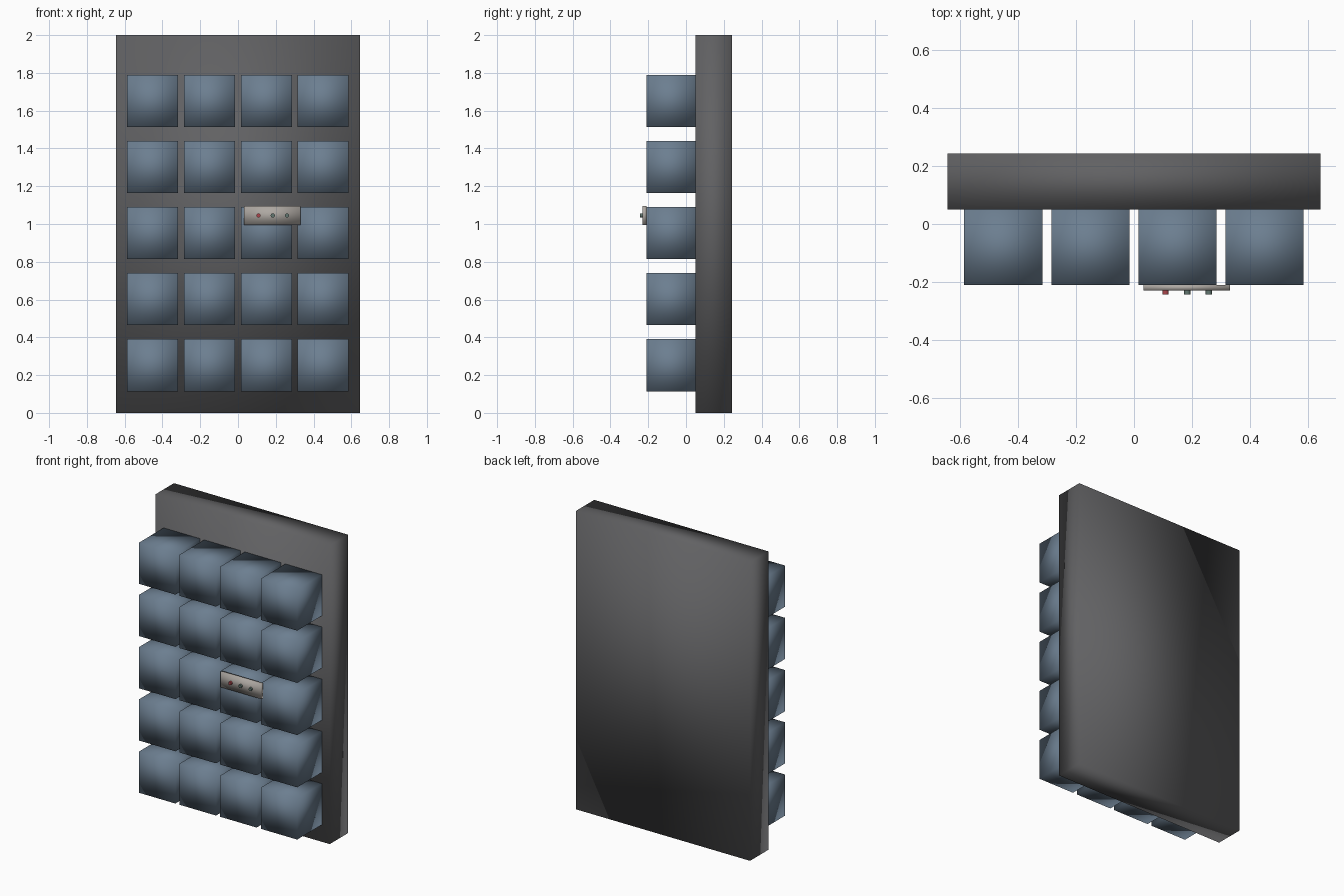
import bpy

if "Cube" in bpy.data.objects:
    bpy.data.objects.remove(bpy.data.objects["Cube"])


def material(name, rgb):
    m = bpy.data.materials.new(name)
    m.diffuse_color = (*rgb, 1)
    m.use_nodes = True
    m.node_tree.nodes["Principled BSDF"].inputs["Base Color"].default_value = m.diffuse_color
    return m


def finish(name, mat):
    ob = bpy.context.object
    ob.name = name
    ob.data.materials.append(mat)
    bpy.ops.object.shade_smooth()
    return ob


def box(name, x, y, z, mat):
    # x, y, z are (min, max) ranges
    loc = [(a + b) / 2 for a, b in (x, y, z)]
    bpy.ops.mesh.primitive_cube_add(size=1, location=loc)
    ob = bpy.context.object
    ob.scale = [b - a for a, b in (x, y, z)]
    bpy.ops.object.transform_apply(location=False, rotation=False, scale=True)
    return finish(name, mat)


dark = material("dark_grey", (0.12, 0.12, 0.125))
blue = material("slate_blue", (0.15, 0.21, 0.28))
metal = material("warm_grey", (0.42, 0.39, 0.36))
red = material("red", (0.4, 0.06, 0.07))
green = material("grey_green", (0.12, 0.18, 0.16))

# Back panel
box("back_panel", (-0.645, 0.645), (0.05, 0.243), (0, 2), dark)

# Grid of protruding blocks: 4 columns, 5 rows
for row in range(5):
    for col in range(4):
        cx = -0.452 + 0.301 * col
        cz = 0.252 + 0.35 * row
        box(f"block_{row + 1}_{col + 1}", (cx - 0.135, cx + 0.135),
            (-0.21, 0.05), (cz - 0.138, cz + 0.138), blue)

# Control plate on the front of the blocks
box("control_plate", (0.032, 0.332), (-0.23, -0.21), (0.995, 1.096), metal)

# Three round buttons
for i, mat in enumerate((red, green, green)):
    bpy.ops.mesh.primitive_cylinder_add(
        vertices=16, radius=0.011, depth=0.014,
        location=(0.109 + 0.075 * i, -0.236, 1.045), rotation=(1.570796, 0, 0))
    finish(f"button_{i + 1}", mat)
    bpy.ops.object.shade_smooth_by_angle(angle=0.6)
